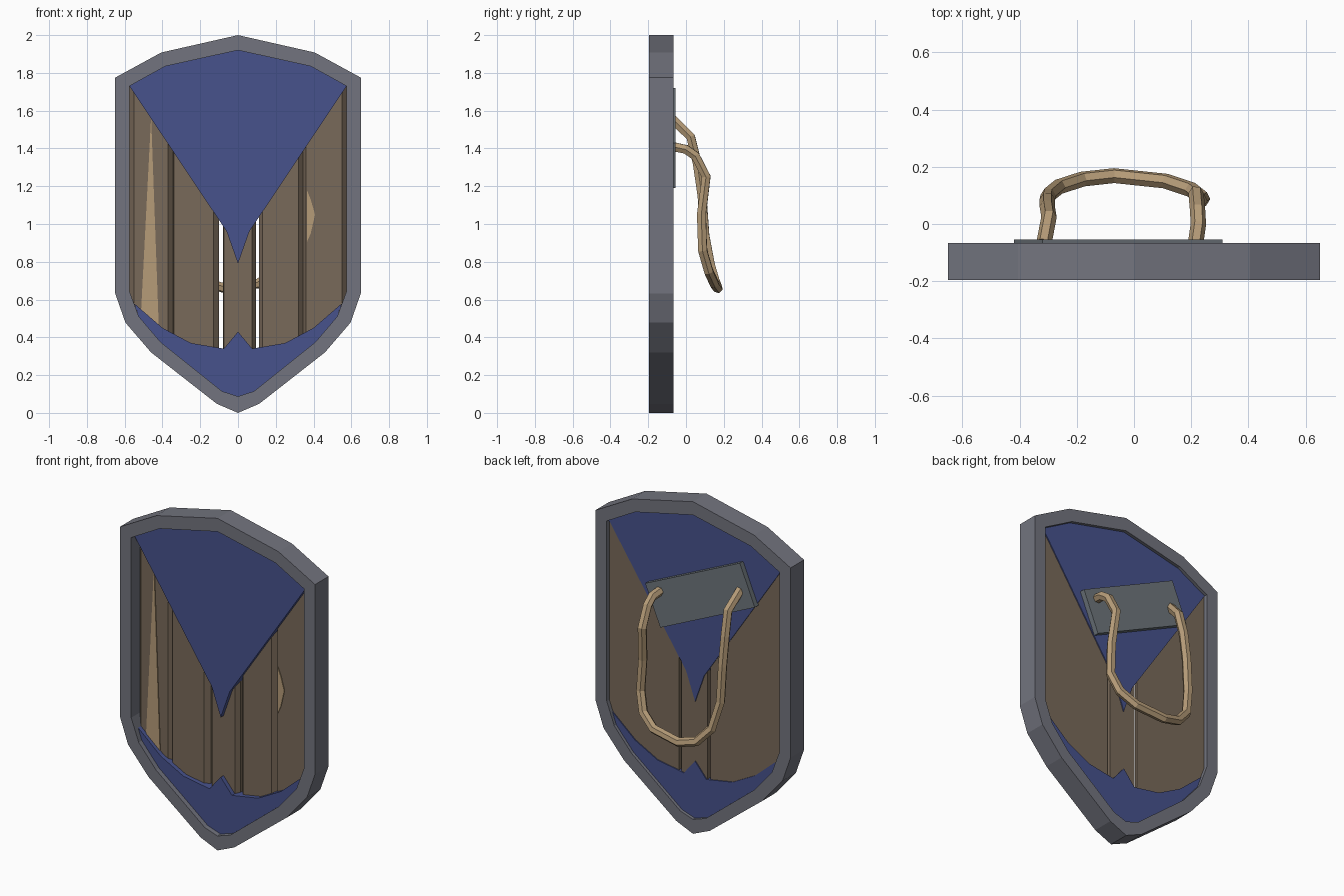
import bpy, bmesh

if "Cube" in bpy.data.objects:
    bpy.data.objects.remove(bpy.data.objects["Cube"])


def material(name, rgb):
    m = bpy.data.materials.new(name)
    m.diffuse_color = (*rgb, 1)
    m.use_nodes = True
    m.node_tree.nodes["Principled BSDF"].inputs["Base Color"].default_value = m.diffuse_color
    return m


STEEL = material("grey steel", (0.17, 0.175, 0.21))
PLATE = material("dark grey plate", (0.155, 0.18, 0.20))
BLUE = material("blue paint", (0.063, 0.085, 0.265))
WOOD = material("brown wood", (0.19, 0.142, 0.10))
TAN = material("tan leather and raw wood", (0.47, 0.335, 0.19))


def make(name, verts, faces, mat):
    me = bpy.data.meshes.new(name)
    me.from_pydata(verts, [], faces)
    bm = bmesh.new()
    bm.from_mesh(me)
    bmesh.ops.recalc_face_normals(bm, faces=bm.faces)
    bm.to_mesh(me)
    bm.free()
    me.materials.append(mat)
    ob = bpy.data.objects.new(name, me)
    bpy.context.collection.objects.link(ob)
    return ob


def loft(name, front, back, y0, y1, mat):
    """Solid between two x,z outlines with equal point counts."""
    n = len(front)
    verts = [(x, y0, z) for x, z in front] + [(x, y1, z) for x, z in back]
    faces = [tuple(range(n)), tuple(range(2 * n - 1, n - 1, -1))]
    faces += [(i, (i + 1) % n, n + (i + 1) % n, n + i) for i in range(n)]
    return make(name, verts, faces, mat)


def mirror(half):
    """Close a half outline that starts and ends on x = 0."""
    return half + [(-x, z) for x, z in half[-2:0:-1]]


# Rim
outer_half = [(0, 2.0), (.406, 1.908), (.65, 1.775), (.65, .632),
              (.596, .478), (.46, .32), (.112, .048), (0, 0)]
inner_half = [(0, 1.92), (.385, 1.835), (.575, 1.73), (.575, .645),
              (.525, .51), (.41, .375), (.085, .115), (0, .087)]
outer, inner = mirror(outer_half), mirror(inner_half)
n = len(outer)
F, B = -.195, -.067
loops = [(outer, F), (outer, B), (inner, B), (inner, F)]
verts = [(x, y, z) for pts, y in loops for x, z in pts]
faces = []
for k in range(4):
    a, b = k * n, (k + 1) % 4 * n
    faces += [(a + i, a + (i + 1) % n, b + (i + 1) % n, b + i) for i in range(n)]
make("rim", verts, faces, STEEL)

# Blue upper wedge and lower tip
upper = mirror(inner_half[:3] + [(.06, .96), (0, .79)])
loft("upper_blue_panel", upper, upper, -.165, -.086, BLUE)
lower = mirror([(0, .43), (.075, .34), (.25, .37), (.40, .45), (.55, .58)]
               + inner_half[4:])
loft("lower_blue_panel", lower, lower, -.165, -.086, BLUE)

# Planks: bevelled front, wider base; ends are hidden inside the blue panels


def plank_outline(a, b):
    def bottom(x): return .30 + .8 * x * x
    def top(x): return .93 + 1.5 * abs(x)
    m = (a + b) / 2
    return [(a, bottom(a)), (m, bottom(m)), (b, bottom(b)),
            (b, top(b)), (m, top(m)), (a, top(a))]


planks = [(-.55, -.37, -.575, -.343), (-.34, -.13, -.343, -.10),
          (-.075, .075, -.08, .095), (.13, .32, .11, .345),
          (.36, .55, .345, .575)]
for i, (f0, f1, b0, b1) in enumerate(planks):
    loft(f"plank_{i + 1}", plank_outline(f0, f1), plank_outline(b0, b1),
         -.138, -.112, WOOD)
    loft(f"plank_back_{i + 1}", plank_outline(b0, b1), plank_outline(b0, b1),
         -.112, -.092, WOOD)

# Raw wood scars on the front
scar = [(-.46, 1.57), (-.515, .50), (-.42, .47)]
loft("long_scar", scar, scar, -.143, -.136, TAN)
chip = [(.365, 1.18), (.385, 1.13), (.408, 1.05), (.385, .95), (.365, .905)]
loft("edge_chip", chip, chip, -.143, -.136, TAN)

# Tilted plate on the back that holds the strap
plate = [(.31, 1.43), (-.32, 1.72), (-.42, 1.48), (.21, 1.19)]
loft("strap_plate", plate, plate, -.10, -.055, PLATE)

# Hanging strap
path = [(.215, -.07, 1.41), (.225, .0, 1.395), (.222, .05, 1.36),
        (.217, .107, 1.25), (.23, .082, 1.05), (.24, .088, .86),
        (.20, .12, .75), (.11, .15, .685), (-.07, .169, .66), (-.18, .157, .69),
        (-.263, .13, .78), (-.30, .10, .94), (-.303, .085, 1.15),
        (-.303, .06, 1.32), (-.297, .025, 1.46), (-.315, -.07, 1.555)]
cu = bpy.data.curves.new("strap", 'CURVE')
cu.dimensions = '3D'
cu.bevel_depth = .027
cu.bevel_resolution = 1
cu.use_fill_caps = True
sp = cu.splines.new('POLY')
sp.points.add(len(path) - 1)
for p, co in zip(sp.points, path):
    p.co = (*co, 1)
sp.use_smooth = False
cu.materials.append(TAN)
bpy.context.collection.objects.link(bpy.data.objects.new("strap", cu))
